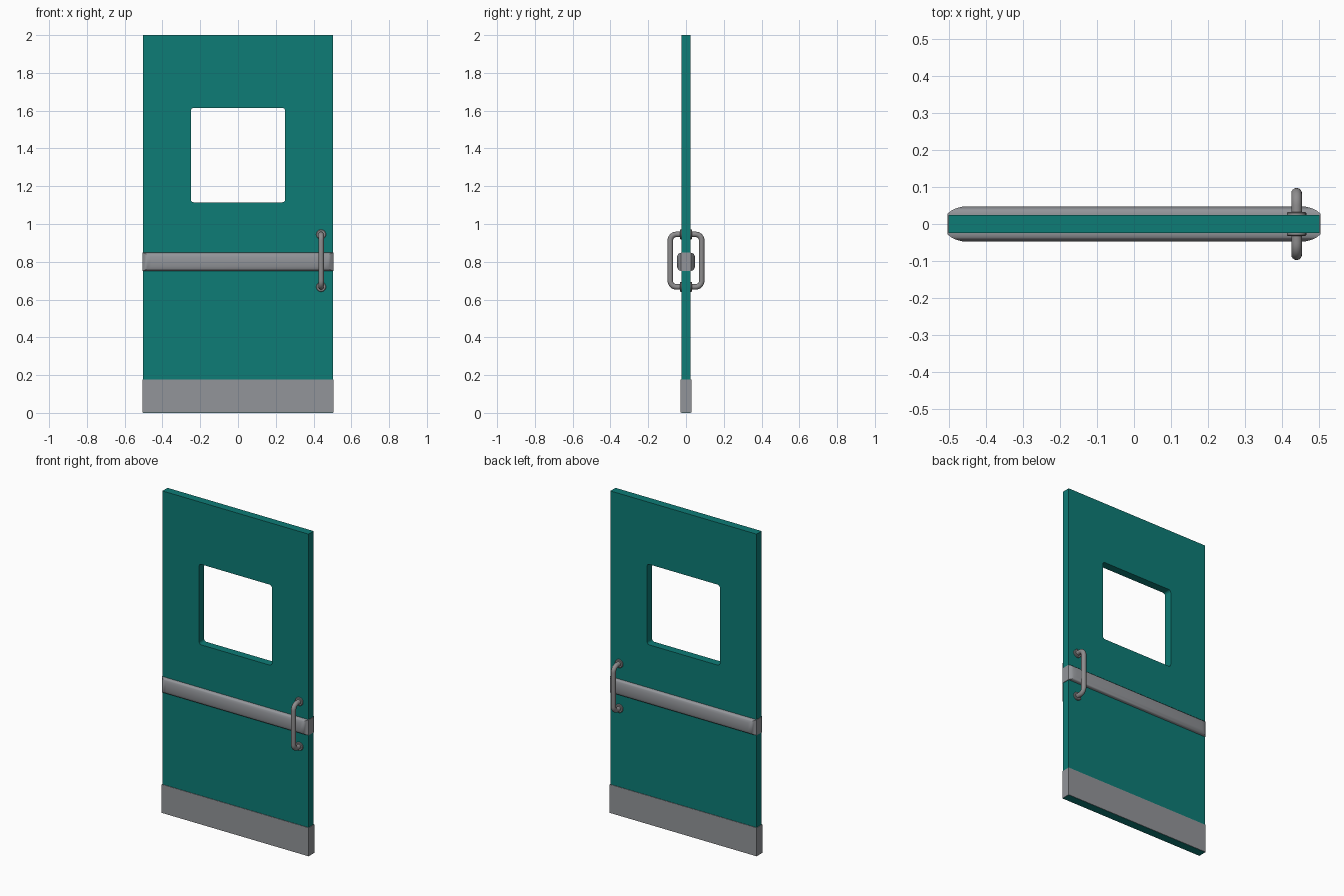
import bpy, bmesh, math
from mathutils import Vector

if "Cube" in bpy.data.objects:
    bpy.data.objects.remove(bpy.data.objects["Cube"], do_unlink=True)


def material(name, color):
    m = bpy.data.materials.new(name)
    m.use_nodes = True
    m.diffuse_color = (*color, 1)
    m.node_tree.nodes["Principled BSDF"].inputs["Base Color"].default_value = (*color, 1)
    return m


TEAL = material("teal paint", (0.004, 0.2, 0.18))
STEEL = material("steel", (0.29, 0.3, 0.32))
HANDLE = material("handle steel", (0.27, 0.265, 0.27))


def finish(name, bm, mat, smooth=None):
    bmesh.ops.recalc_face_normals(bm, faces=bm.faces)
    mesh = bpy.data.meshes.new(name)
    bm.to_mesh(mesh)
    bm.free()
    mesh.materials.append(mat)
    ob = bpy.data.objects.new(name, mesh)
    bpy.context.collection.objects.link(ob)
    if smooth:
        bpy.ops.object.select_all(action='DESELECT')
        ob.select_set(True)
        bpy.context.view_layer.objects.active = ob
        bpy.ops.object.shade_smooth_by_angle(angle=math.radians(smooth))
    return ob


def loft(bm, rings, cap=True):
    """Skin a list of closed point rings of equal length."""
    loops = [[bm.verts.new(p) for p in r] for r in rings]
    n = len(loops[0])
    for a, b in zip(loops, loops[1:]):
        for i in range(n):
            j = (i + 1) % n
            bm.faces.new((a[i], a[j], b[j], b[i]))
    if cap:
        bm.faces.new(loops[0])
        bm.faces.new(loops[-1])


def rect(hx, hz, y, cz):
    return [(sx * hx, y, cz + sz * hz) for sx, sz in ((-1, -1), (1, -1), (1, 1), (-1, 1))]


# Door leaf with a round-cornered window opening
W, T, H = 0.502, 0.025, 2.0
WIN, WIN_Z, R, STEPS = 0.25, 1.365, 0.016, 6
corners = []
for k, (sx, sz) in enumerate(((-1, -1), (1, -1), (1, 1), (-1, 1))):
    arc = []
    for s in range(STEPS + 1):
        a = math.pi + (k + s / STEPS) * math.pi / 2
        arc.append((sx * (WIN - R) + R * math.cos(a), WIN_Z + sz * (WIN - R) + R * math.sin(a)))
    corners.append(arc)

bm = bmesh.new()
sides = []
for y in (-T, T):
    outer = [bm.verts.new(p) for p in rect(W, H / 2, y, H / 2)]
    inner = [[bm.verts.new((x, y, z)) for x, z in arc] for arc in corners]
    for k in range(4):
        j = (k + 1) % 4
        bm.faces.new([outer[k], outer[j], inner[j][0], inner[k][-1]])
        for a, b in zip(inner[k], inner[k][1:]):
            bm.faces.new((outer[k], b, a))
    sides.append((outer, sum(inner, [])))
for front, back in zip(*sides):
    for i in range(len(front)):
        j = (i + 1) % len(front)
        bm.faces.new((front[i], front[j], back[j], back[i]))
finish("door_leaf", bm, TEAL)

# Kick plate wrapped around the foot of the leaf
bm = bmesh.new()
loft(bm, [rect(0.505, 0.0885, y, 0.0895) for y in (-0.028, 0.028)])
finish("kick_plate", bm, STEEL)

# Push bar: a domed band on both faces, joined around the edges
dome = [(0.505, 0.048, 0.027), (0.495, 0.045, 0.036), (0.48, 0.038, 0.043),
        (0.46, 0.025, 0.048)]
bm = bmesh.new()
loft(bm, [rect(hx, hz, -y, 0.8) for hx, hz, y in reversed(dome)]
     + [rect(hx, hz, y, 0.8) for hx, hz, y in dome])
finish("push_bar", bm, STEEL, 35)

# Pull handles: a bent tube with two round flanges on each face
HX, HZ, LEG, OUT, TUBE, BEND = 0.44, 0.806, 0.139, 0.083, 0.0145, 0.032
for name, s in (("front", -1), ("back", 1)):
    path = [(T, -LEG)]
    for k in (-1, 1):
        bend = []
        for i in range(9):
            a = math.pi / 2 * i / 8
            bend.append((OUT - BEND + BEND * math.sin(a), k * (LEG - BEND + BEND * math.cos(a))))
        path += bend if k < 0 else bend[::-1]
    path.append((T, LEG))
    pts = [Vector((HX, s * y, HZ + z)) for y, z in path]
    rings = []
    for i, p in enumerate(pts):
        t = (pts[min(i + 1, len(pts) - 1)] - pts[max(i - 1, 0)]).normalized()
        if i in (0, len(pts) - 1):
            t = Vector((0, s if i == 0 else -s, 0))
        side = Vector((1, 0, 0))
        up = t.cross(side)
        rings.append([p + TUBE * (math.cos(q) * side + math.sin(q) * up)
                      for q in (math.tau * n / 16 for n in range(16))])
    bm = bmesh.new()
    loft(bm, rings)
    finish(name + "_handle", bm, HANDLE, 40)

    for label, k in (("lower", -1), ("upper", 1)):
        bm = bmesh.new()
        loft(bm, [[(HX + r * math.cos(q), s * y, HZ + k * LEG + r * math.sin(q))
                   for q in (math.tau * n / 24 for n in range(24))]
                  for r, y in ((0.026, T - 0.002), (0.026, 0.03), (0.023, 0.033))])
        finish(f"{name}_{label}_flange", bm, HANDLE, 35)
